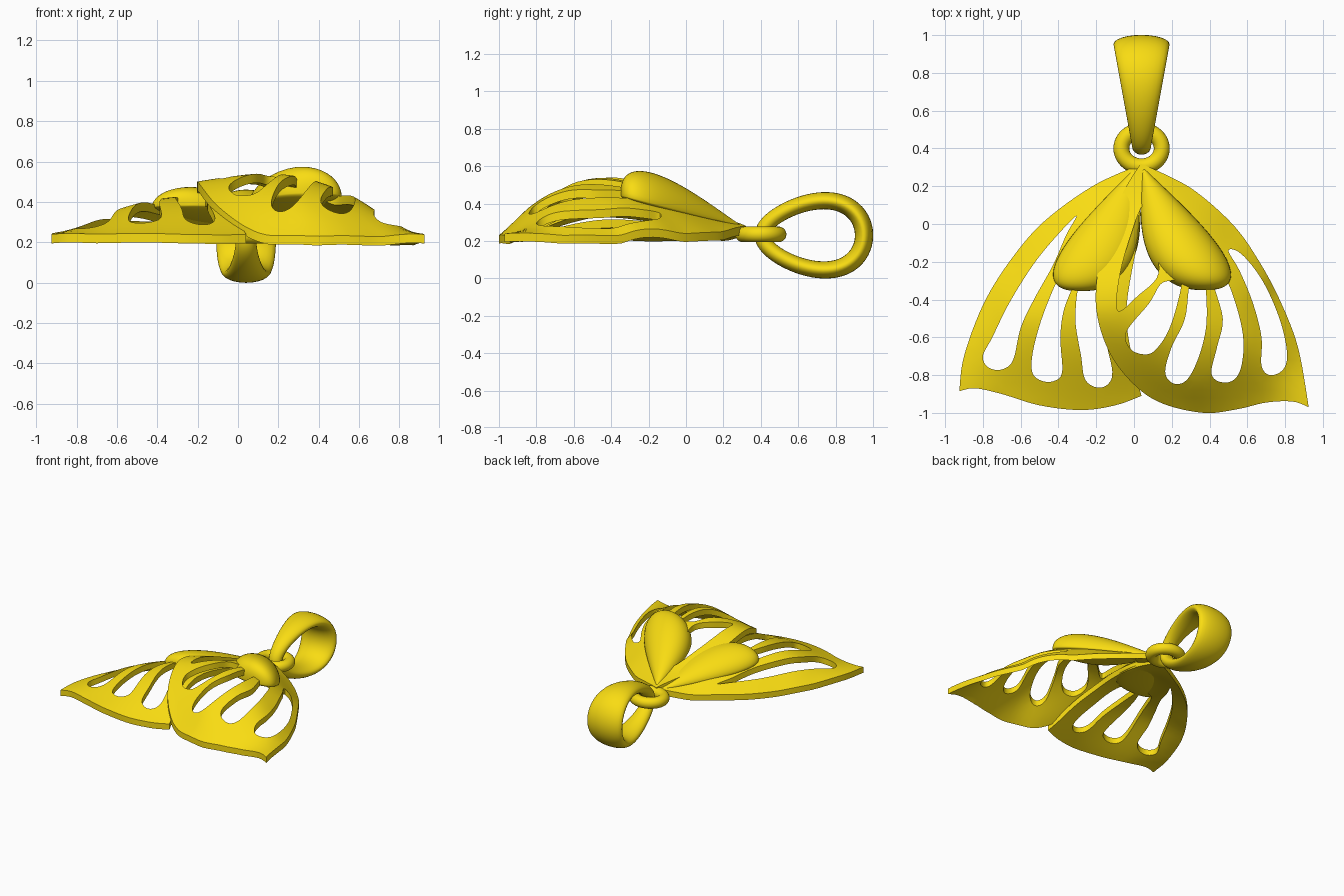
import bpy, bmesh, math
from mathutils import Vector
from mathutils.geometry import delaunay_2d_cdt

if "Cube" in bpy.data.objects:
    bpy.data.objects.remove(bpy.data.objects["Cube"])

gold = bpy.data.materials.new("gold")
gold.diffuse_color = (0.95, 0.72, 0.006, 1)
gold.use_nodes = True
gold.node_tree.nodes["Principled BSDF"].inputs["Base Color"].default_value = gold.diffuse_color


def finish(name, bm, angle=35):
    bmesh.ops.recalc_face_normals(bm, faces=bm.faces[:])
    me = bpy.data.meshes.new(name)
    bm.to_mesh(me)
    bm.free()
    me.materials.append(gold)
    ob = bpy.data.objects.new(name, me)
    bpy.context.collection.objects.link(ob)
    bpy.ops.object.select_all(action='DESELECT')
    ob.select_set(True)
    bpy.context.view_layer.objects.active = ob
    bpy.ops.object.shade_smooth_by_angle(angle=math.radians(angle))
    return ob


def smooth(pts, closed, steps=6):
    """Catmull-Rom curve through the points; an open run leaves out its last point."""
    p = [Vector(q) for q in pts]
    n = len(p)
    get = (lambda i: p[i % n]) if closed else (lambda i: p[max(0, min(n - 1, i))])
    out = []
    for i in range(n if closed else n - 1):
        a, b, c, d = get(i - 1), get(i), get(i + 1), get(i + 2)
        for k in range(steps):
            t = k / steps
            out.append(0.5 * (2 * b + (c - a) * t + (2 * a - 5 * b + 4 * c - d) * t * t
                              + (3 * b - a - 3 * c + d) * t ** 3))
    return out


def height_field(ctrl):
    """Thin-plate surface through (x, y, z) control points."""
    def phi(dx, dy):
        r2 = dx * dx + dy * dy
        return r2 * math.log(r2) if r2 > 1e-12 else 0.0
    n = len(ctrl)
    A = [[phi(a[0] - b[0], a[1] - b[1]) for b in ctrl] + [1, a[0], a[1], a[2]] for a in ctrl]
    for row in ([1] * n, [c[0] for c in ctrl], [c[1] for c in ctrl]):
        A.append(list(row) + [0, 0, 0, 0])
    m = n + 3
    for i in range(m):
        k = max(range(i, m), key=lambda r: abs(A[r][i]))
        A[i], A[k] = A[k], A[i]
        for r in range(m):
            if r != i and A[r][i]:
                f = A[r][i] / A[i][i]
                A[r] = [u - f * v for u, v in zip(A[r], A[i])]
    w = [A[i][m] / A[i][i] for i in range(m)]
    return lambda x, y: (sum(wi * phi(x - c[0], y - c[1]) for wi, c in zip(w, ctrl))
                         + w[n] + w[n + 1] * x + w[n + 2] * y)


def wing(name, edges, holes, ctrl, thick=0.045):
    """Domed pierced plate: outline runs and holes triangulated over a grid, then lifted."""
    loops = [[p for e in edges for p in smooth(e, False)]] + [smooth(h, True) for h in holes]

    def inside(x, y):
        odd = False
        for lp in loops:
            for a, b in zip(lp, lp[1:] + lp[:1]):
                if (a.y > y) != (b.y > y) and x < a.x + (y - a.y) * (b.x - a.x) / (b.y - a.y):
                    odd = not odd
        return odd

    pts, cons = [], []
    for lp in loops:
        s = len(pts)
        pts += lp
        cons += [(s + i, s + (i + 1) % len(lp)) for i in range(len(lp))]
    rim = list(pts)
    for i in range(-25, 26):
        for j in range(-26, 9):
            q = Vector((i * 0.04, j * 0.04))
            if inside(q.x, q.y) and min((q - r).length_squared for r in rim) > 0.0003:
                pts.append(q)
    v, _, f = delaunay_2d_cdt(pts, cons, [], 0, 1e-5)[:3]
    z = height_field(ctrl)
    bm = bmesh.new()
    bv = [bm.verts.new((p.x, p.y, z(p.x, p.y))) for p in v]
    for t in f:
        c = sum((v[i] for i in t), Vector((0, 0))) / 3
        if inside(c.x, c.y):
            bm.faces.new([bv[i] for i in t])
    bmesh.ops.delete(bm, geom=[q for q in bm.verts if not q.link_faces], context='VERTS')
    top = bm.faces[:]
    ext = bmesh.ops.duplicate(bm, geom=bm.verts[:] + bm.edges[:] + top)
    vmap = ext['vert_map']
    for e in [e for e in bm.edges if e.is_boundary and e.link_faces[0] in set(top)]:
        a, b = e.verts
        bm.faces.new((a, b, vmap[b], vmap[a]))
    for q in [g for g in ext['geom'] if isinstance(g, bmesh.types.BMVert)]:
        q.co.z -= thick
    return finish(name, bm)


def loft(name, rings, closed=False):
    bm = bmesh.new()
    rs = [[bm.verts.new(p) for p in r] for r in rings]
    n = len(rs[0])
    for a, b in zip(rs, rs[1:] + rs[:1] if closed else rs[1:]):
        for i in range(n):
            bm.faces.new((a[i], a[(i + 1) % n], b[(i + 1) % n], b[i]))
    if not closed:
        bmesh.ops.remove_doubles(bm, verts=bm.verts[:], dist=1e-5)
    return finish(name, bm, 60)


def teardrop(name, p0, p1, width, height):
    """Plump drop, pointed at p0 and blunt at p1, with a flattened underside."""
    p0, p1 = Vector(p0), Vector(p1)
    rings = []
    for i in range(33):
        t = math.sin(math.pi / 2 * i / 32)
        s = t ** 1.15 * max(0, 1 - t) ** 0.38 / 0.431
        c = p0 + (p1 - p0) * t
        ring = []
        for k in range(40):
            a = math.tau * k / 40
            up = math.sin(a) * height * s * (1 if math.sin(a) > 0 else 0.2)
            ring.append(c + Vector((width * s * math.cos(a), 0, up)))
        rings.append(ring)
    return loft(name, rings)


# Right wing (upper, overlapping)
right_edges = [
    [(.035, .32), (.17, .26), (.33, .17), (.53, -.01), (.67, -.21), (.78, -.42), (.87, -.66),
     (.925, -.97)],
    [(.925, -.97), (.84, -.94), (.7, -.945), (.55, -.98), (.37, -1), (.15, -.95), (0, -.85),
     (-.13, -.68), (-.2, -.45), (-.185, -.2), (-.13, .02), (-.04, .2), (.035, .32)]]
right_holes = [
    [(.05, .1), (-.03, -.1), (-.08, -.3), (-.085, -.46), (.02, -.38), (.13, -.26), (.09, -.05)],
    [(.2, -.3), (.14, -.32), (.08, -.42), (-.04, -.57), (-.02, -.66), (.05, -.69), (.11, -.67),
     (.18, -.57), (.23, -.42), (.25, -.3)],
    [(.3, -.3), (.27, -.5), (.2, -.65), (.165, -.78), (.2, -.84), (.26, -.84), (.31, -.78),
     (.36, -.65), (.385, -.5), (.37, -.3)],
    [(.42, -.3), (.47, -.5), (.44, -.65), (.41, -.78), (.44, -.83), (.51, -.835), (.56, -.78),
     (.58, -.65), (.56, -.5), (.49, -.3)],
    [(.5, -.14), (.56, -.25), (.63, -.42), (.675, -.6), (.675, -.75), (.72, -.8), (.79, -.77),
     (.81, -.68), (.77, -.5), (.68, -.3), (.57, -.16)]]
right_form = [
    (.03, .31, .285), (.3, .19, .25), (.54, -.02, .24), (.74, -.34, .235), (.87, -.66, .23),
    (.92, -.96, .24), (.7, -.94, .23), (.37, -1, .23), (.15, -.95, .235), (0, -.85, .3),
    (-.13, -.68, .41), (-.2, -.45, .5), (-.18, -.2, .45), (-.11, .04, .36), (.1, -.4, .54),
    (.25, -.6, .51), (.45, -.4, .47), (.6, -.6, .41), (.3, -.85, .37), (.12, 0, .41),
    (.38, -.08, .38), (.57, -.15, .31), (.68, -.33, .305), (.8, -.68, .285)]
wing("right_wing", right_edges, right_holes, right_form)

# Left wing (lower, tucked under the right one)
left_edges = [
    [(.02, .31), (.03, 0), (-.04, -.45), (.0, -.75), (.04, -.91)],
    [(.04, -.91), (-.1, -.96), (-.28, -.985), (-.5, -.96), (-.7, -.9), (-.84, -.87), (-.925, -.885)],
    [(-.925, -.885), (-.9, -.7), (-.8, -.43), (-.66, -.2), (-.48, .01), (-.22, .2), (.02, .31)]]
left_holes = [
    [(-.31, .04), (-.5, -.17), (-.65, -.4), (-.75, -.6), (-.8, -.7), (-.77, -.76), (-.7, -.77),
     (-.64, -.72), (-.6, -.55), (-.53, -.4), (-.43, -.22), (-.36, -.06)],
    [(-.38, -.26), (-.47, -.45), (-.53, -.65), (-.54, -.78), (-.49, -.83), (-.42, -.83),
     (-.38, -.78), (-.39, -.6), (-.37, -.45), (-.31, -.28)],
    [(-.28, -.3), (-.31, -.5), (-.28, -.7), (-.26, -.82), (-.2, -.865), (-.14, -.85),
     (-.115, -.78), (-.15, -.6), (-.17, -.3)]]
left_form = [
    (.02, .31, .27), (-.2, .2, .25), (-.47, .01, .25), (-.65, -.21, .25), (-.8, -.45, .25),
    (-.92, -.88, .24), (-.7, -.9, .24), (-.3, -.985, .24), (.04, -.91, .24), (-.4, -.4, .41),
    (-.08, -.4, .42), (-.6, -.5, .36), (-.25, -.72, .36), (-.02, -.65, .37), (-.12, 0, .36),
    (0, -.05, .36)]
wing("left_wing", left_edges, left_holes, left_form)

# Plump drops at the wing roots
teardrop("right_drop", (.04, .31, .275), (.37, -.35, .445), .205, .165)
teardrop("left_drop", (.015, .31, .26), (-.28, -.355, .385), .205, .115)

# Jump ring
ring = []
for i in range(48):
    a = math.tau * i / 48
    ring.append([Vector((.04 + (.107 + .042 * math.cos(b)) * math.cos(a),
                         .40 + (.095 + .042 * math.cos(b)) * math.sin(a),
                         .235 + .042 * math.sin(b))) for b in [math.tau * k / 20 for k in range(20)]])
loft("jump_ring", ring, True)

# Bail: egg-shaped loop that widens away from the ring
bail = []
for i in range(64):
    a = math.tau * i / 64
    c = Vector((.04, .68 + .272 * math.cos(a), .23 + .18 * math.sin(a) * (1 + .25 * math.cos(a))))
    tan = Vector((0, -.272 * math.sin(a), .18 * (math.cos(a) + .25 * math.cos(2 * a)))).normalized()
    nor = Vector((0, tan.z, -tan.y))
    half = .05 + .1 * (c.y - .41) / .55
    thick = .045 + .004 * math.cos(a)
    bail.append([c + Vector((half * math.cos(b), 0, 0)) + nor * (thick * math.sin(b))
                 for b in [math.tau * k / 24 for k in range(24)]])
loft("bail", bail, True)
